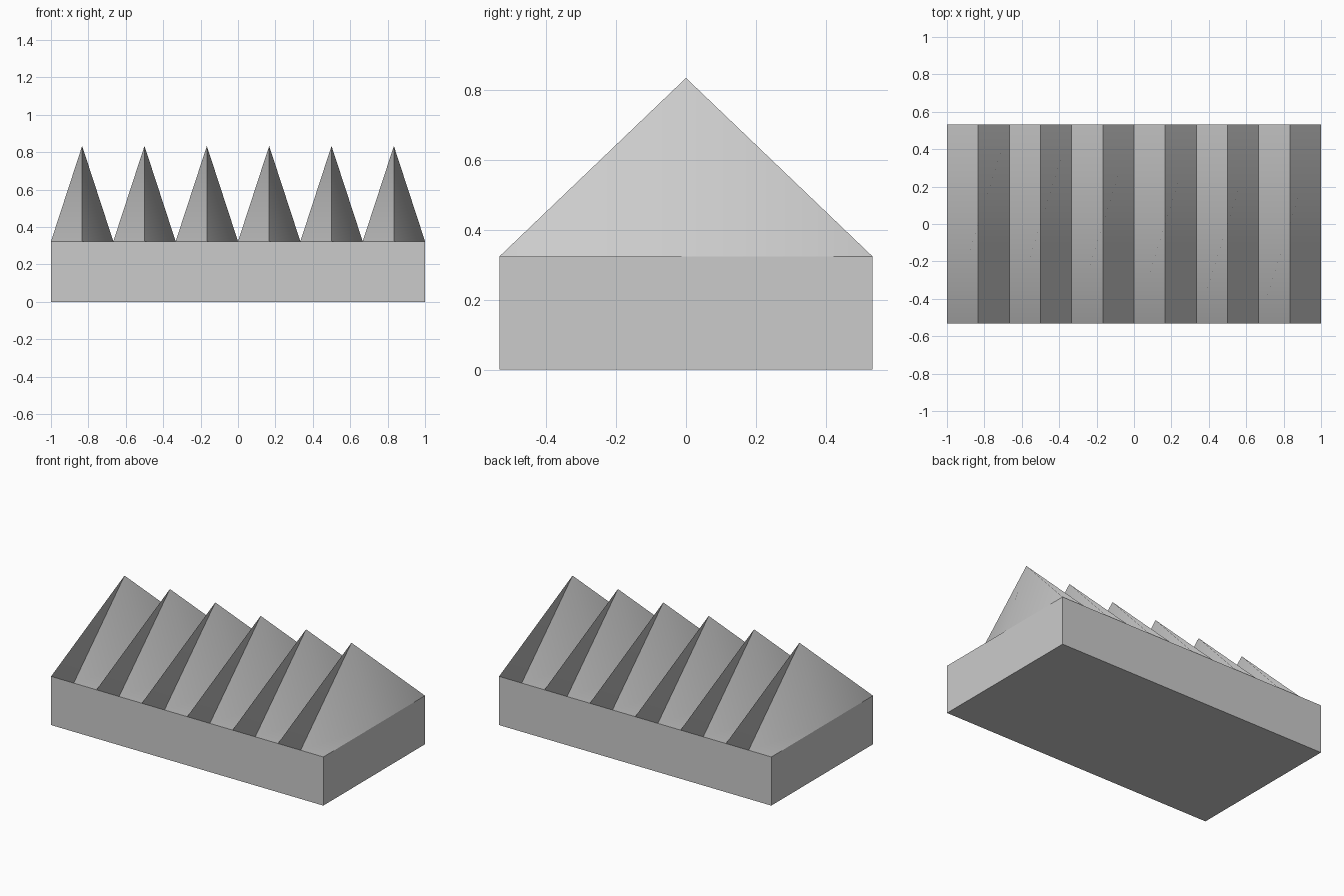
import bpy, bmesh
from mathutils import Matrix

if "Cube" in bpy.data.objects:
    bpy.data.objects.remove(bpy.data.objects["Cube"])

COUNT = 6
D, BASE, TOP = 0.533, 0.323, 0.833   # half depth, block height, tooth tip height
W = 1.0 / COUNT                      # half width of one tooth


def add_object(name, bm):
    mesh = bpy.data.meshes.new(name)
    bm.to_mesh(mesh)
    bm.free()
    obj = bpy.data.objects.new(name, mesh)
    bpy.context.collection.objects.link(obj)
    return obj


def add_half(bm, cx, s):
    """One flank of a tooth; s = 1 right, s = -1 the same turned 180 degrees.
    Two warped quads meet in a smooth seam from the tip to the outer edge."""
    near, tip, far = [bm.verts.new(p) for p in
                      ((cx, -s * D, BASE), (cx, 0, TOP), (cx, s * D, BASE))]
    out_near, out_mid, out_far = [bm.verts.new((cx + s * W, s * y, BASE)) for y in (-D, 0, D)]
    for quad in ((near, out_near, out_mid, tip), (tip, out_mid, out_far, far)):
        bm.faces.new(quad).smooth = True


# Block, open on top where the teeth close it
bm = bmesh.new()
size = Matrix.Translation((0, 0, BASE / 2)) @ Matrix.Diagonal((2, 2 * D, BASE, 1))
bmesh.ops.create_cube(bm, size=1, matrix=size)
bm.normal_update()
bmesh.ops.delete(bm, geom=[f for f in bm.faces if f.normal.z > 0.9], context='FACES_ONLY')
add_object("base_block", bm)

# Row of teeth, each flank smooth with a crisp ridge and valley
bm = bmesh.new()
for i in range(COUNT):
    cx = -1 + W * (2 * i + 1)
    for s in (1, -1):
        add_half(bm, cx, s)
bmesh.ops.remove_doubles(bm, verts=bm.verts[:], dist=1e-4)
for e in bm.edges:
    a, b = (v.co for v in e.verts)
    e.smooth = abs(a.x - b.x) > 0.01   # edges running along y stay sharp
add_object("teeth", bm)
